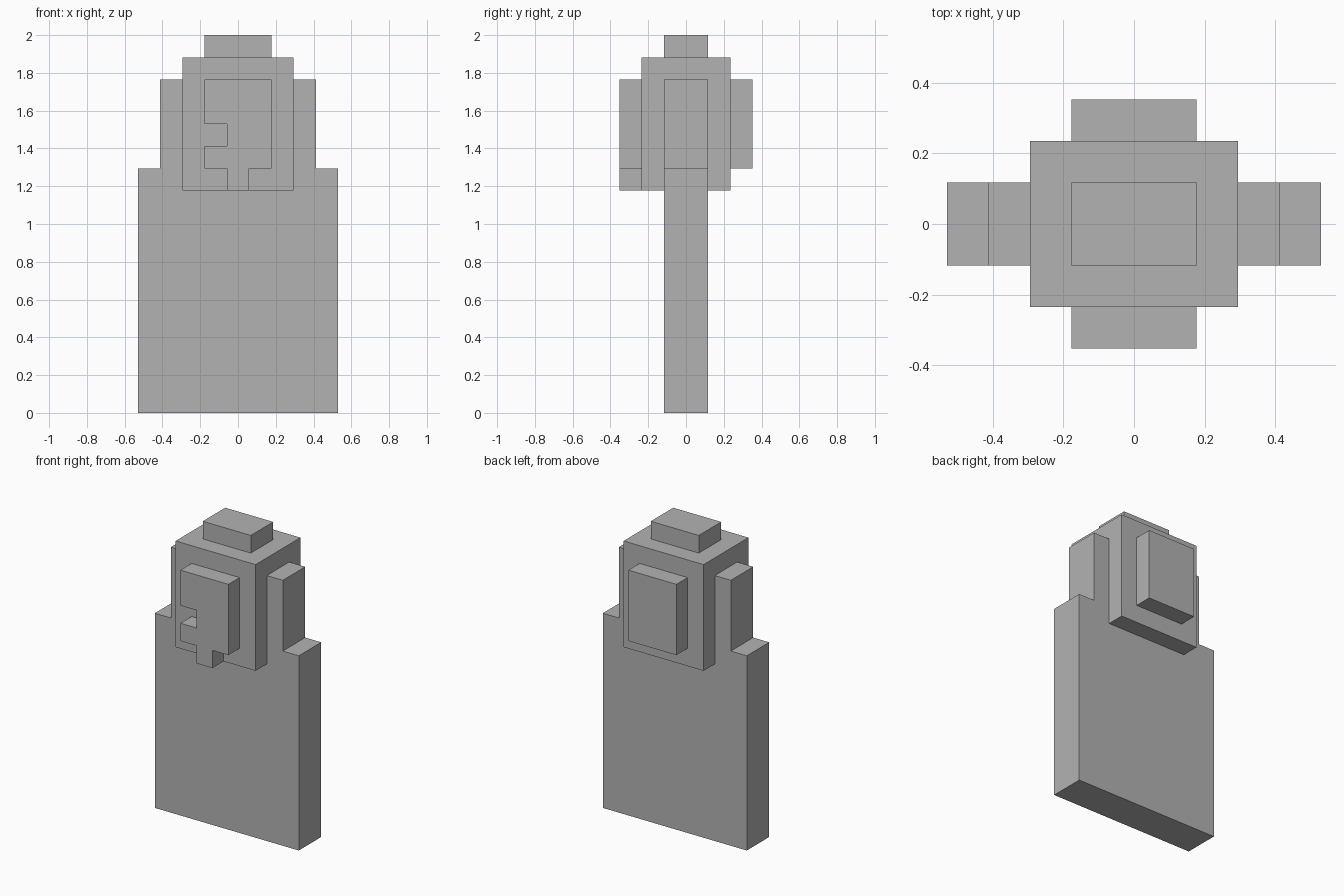
import bpy
import bmesh

U = 2 / 17  # edge of one block

cube = bpy.data.objects.get("Cube")
if cube:
    bpy.data.objects.remove(cube, do_unlink=True)

grey = bpy.data.materials.new("plain grey")
grey.use_nodes = True
colour = (0.45, 0.45, 0.45, 1)
grey.diffuse_color = colour
grey.node_tree.nodes["Principled BSDF"].inputs["Base Color"].default_value = colour


def slab(name, outline, front, back):
    """Extrude an x-z outline from front to back, all measured in blocks."""
    bm = bmesh.new()
    face = bm.faces.new([bm.verts.new((x * U, front * U, z * U)) for x, z in outline])
    new = bmesh.ops.extrude_face_region(bm, geom=[face])["geom"]
    verts = [v for v in new if isinstance(v, bmesh.types.BMVert)]
    bmesh.ops.translate(bm, verts=verts, vec=(0, (back - front) * U, 0))
    bmesh.ops.recalc_face_normals(bm, faces=bm.faces)
    mesh = bpy.data.meshes.new(name)
    bm.to_mesh(mesh)
    bm.free()
    mesh.materials.append(grey)
    obj = bpy.data.objects.new(name, mesh)
    bpy.context.collection.objects.link(obj)
    return obj


def mirrored(half):
    """Complete a right-hand outline with its reflection in x."""
    return half + [(-x, z) for x, z in reversed(half)]


# Stepped body: shoulders, side pieces and crest share one thickness
slab("body", mirrored([(4.5, 0), (4.5, 11), (3.5, 11), (3.5, 15),
                       (1.5, 15), (1.5, 17)]), -1, 1)

# Head block around the upper body
slab("head", mirrored([(2.5, 10), (2.5, 16)]), -2, 2)

# Raised panel on the back of the head
slab("back_panel", mirrored([(1.5, 11), (1.5, 15)]), 2, 3)

# Face panel with a side notch and a tab at the bottom
slab("face_panel", [(-1.5, 15), (-1.5, 13), (-0.5, 13), (-0.5, 12),
                    (-1.5, 12), (-1.5, 11), (-0.5, 11), (-0.5, 10),
                    (0.5, 10), (0.5, 11), (1.5, 11), (1.5, 15)], -3, -2)
